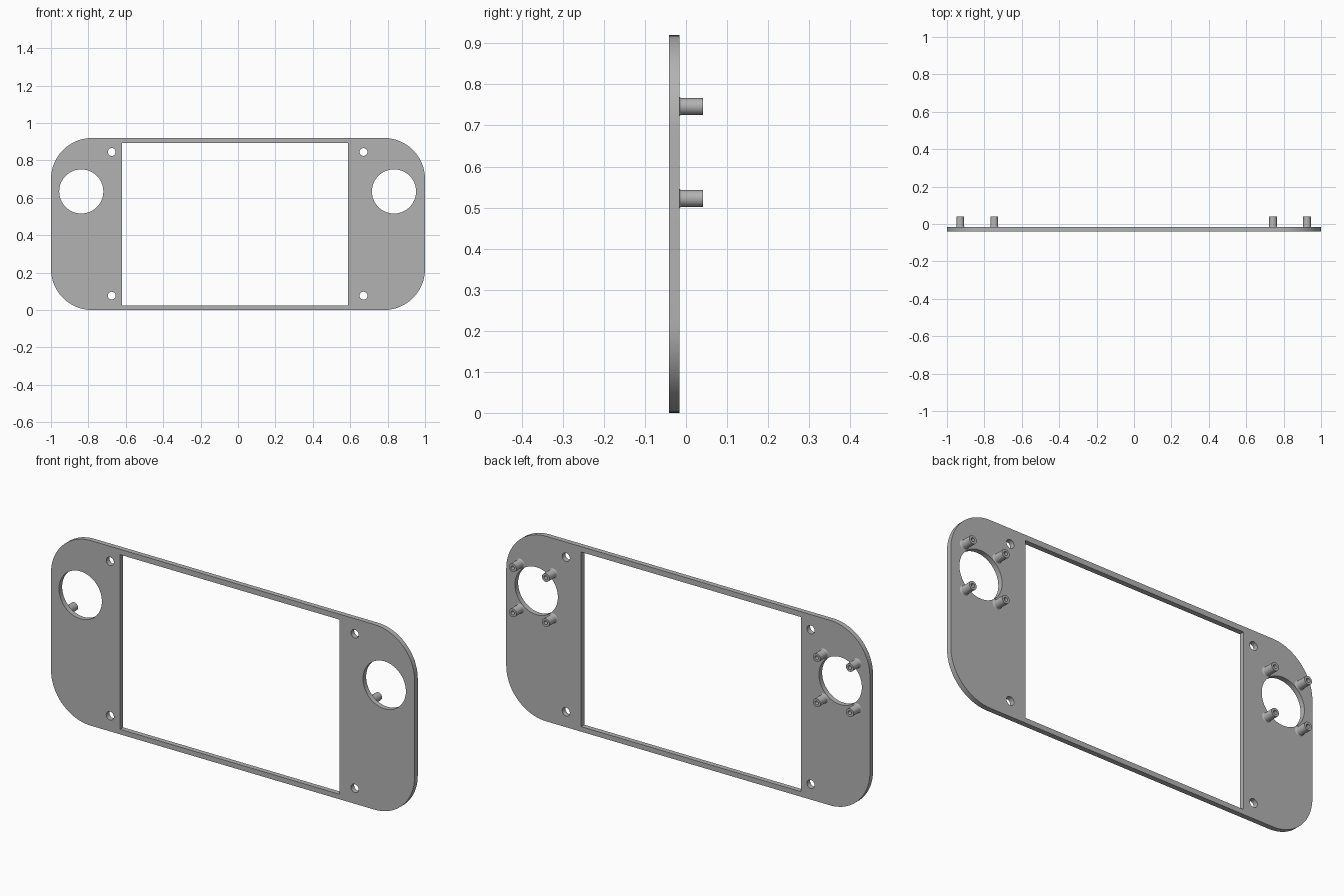
import bpy
import bmesh
from math import sin, cos, pi, radians
from mathutils import Matrix, Vector

cube = bpy.data.objects.get("Cube")
if cube:
    bpy.data.objects.remove(cube, do_unlink=True)

FRONT, BACK, POST_END = -0.041, -0.016, 0.041
HEIGHT = 0.92

grey = bpy.data.materials.new("light grey plastic")
grey.use_nodes = True
colour = (0.45, 0.45, 0.45, 1)
grey.diffuse_color = colour
grey.node_tree.nodes["Principled BSDF"].inputs["Base Color"].default_value = colour


def arc(cx, cz, r, start, end, steps):
    angles = [start + (end - start) * i / steps for i in range(steps + 1)]
    return [(cx + r * cos(a), cz + r * sin(a)) for a in angles]


def circle(cx, cz, r, steps):
    return arc(cx, cz, r, 0, 2 * pi, steps)[:-1]


def rounded_rectangle(half_width, height, r):
    x = half_width - r
    corners = [(x, height - r), (-x, height - r), (-x, r), (x, r)]
    points = []
    for i, (cx, cz) in enumerate(corners):
        points += arc(cx, cz, r, i * pi / 2, (i + 1) * pi / 2, 20)
    return points


def smooth(obj):
    bpy.ops.object.select_all(action='DESELECT')
    obj.select_set(True)
    bpy.context.view_layer.objects.active = obj
    bpy.ops.object.shade_smooth_by_angle(angle=radians(30))


# Faceplate outline with screen window, stick openings and screw holes
left, right, bottom, top = -0.62, 0.588, 0.025, 0.893
loops = [rounded_rectangle(1.0, HEIGHT, 0.22),
         [(left, bottom), (right, bottom), (right, top), (left, top)]]
STICKS = (-0.838, 0.834)
STICK_Z = 0.634
loops += [circle(x, STICK_Z, 0.118, 64) for x in STICKS]
loops += [circle(x, z, 0.021, 24) for x in (-0.675, 0.671) for z in (0.077, 0.845)]

curve = bpy.data.curves.new("faceplate_outline", 'CURVE')
curve.dimensions = '2D'
curve.fill_mode = 'BOTH'
curve.extrude = (BACK - FRONT) / 2
for loop in loops:
    spline = curve.splines.new('POLY')
    spline.points.add(len(loop) - 1)
    for point, (x, z) in zip(spline.points, loop):
        point.co = (x, z, 0, 1)
    spline.use_cyclic_u = True
outline = bpy.data.objects.new("faceplate_outline", curve)
bpy.context.collection.objects.link(outline)
mesh = bpy.data.meshes.new_from_object(
    outline.evaluated_get(bpy.context.evaluated_depsgraph_get()))
bpy.data.objects.remove(outline, do_unlink=True)

# Stand the plate upright and weld its rims
bm = bmesh.new()
bm.from_mesh(mesh)
bmesh.ops.remove_doubles(bm, verts=bm.verts, dist=1e-5)
bmesh.ops.transform(bm, verts=bm.verts, matrix=Matrix.Translation(
    (0, (FRONT + BACK) / 2, 0)) @ Matrix.Rotation(pi / 2, 4, 'X'))
bmesh.ops.recalc_face_normals(bm, faces=bm.faces)
bm.to_mesh(mesh)
bm.free()
mesh.materials.clear()
mesh.materials.append(grey)
plate = bpy.data.objects.new("faceplate", mesh)
bpy.context.collection.objects.link(plate)
smooth(plate)

# Hollow mounting post: flared foot, straight wall and blind screw bore
R, BORE, FLARE = 0.0205, 0.0095, 0.005
length = POST_END - BACK
foot = [(R + FLARE * (1 - sin(a)), FLARE * (1 - cos(a)))
        for a in (i * pi / 8 for i in range(5))]
profile = foot + [(R, length), (BORE, length), (BORE, 0.002), (0, 0.002)]
bm = bmesh.new()
verts = [bm.verts.new((r, 0, h)) for r, h in profile]
edges = [bm.edges.new(pair) for pair in zip(verts, verts[1:])]
bmesh.ops.spin(bm, geom=verts + edges, cent=Vector(), axis=(0, 0, 1),
               angle=2 * pi, steps=32)
bmesh.ops.remove_doubles(bm, verts=bm.verts, dist=1e-5)
bmesh.ops.transform(bm, verts=bm.verts, matrix=Matrix.Rotation(-pi / 2, 4, 'X'))
bmesh.ops.recalc_face_normals(bm, faces=bm.faces)
post_mesh = bpy.data.meshes.new("stick_post")
bm.to_mesh(post_mesh)
bm.free()
# The outer wall must face away from the axis
if max(post_mesh.polygons, key=lambda p: p.center.y).normal.y < 0:
    post_mesh.flip_normals()
post_mesh.materials.append(grey)

# Four posts around each stick opening
for side, x in zip(("right", "left"), STICKS):
    for dx in (-0.091, 0.091):
        for row, dz in (("lower", -0.112), ("upper", 0.112)):
            place = "outer" if dx * x > 0 else "inner"
            post = bpy.data.objects.new(f"{side}_{row}_{place}_post", post_mesh)
            post.location = (x + dx, BACK, STICK_Z + dz)
            bpy.context.collection.objects.link(post)
            smooth(post)
